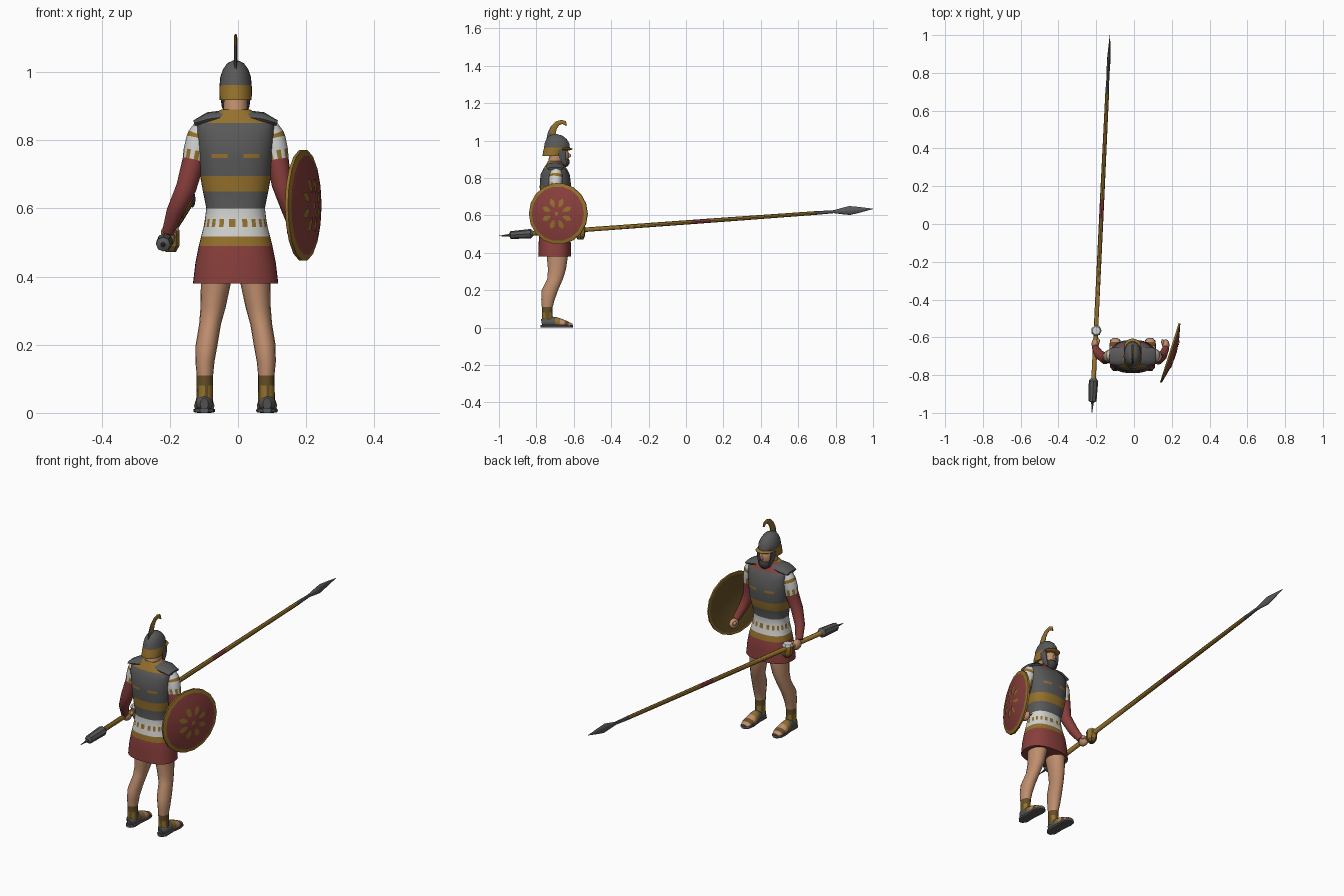
import bpy, bmesh, math
from mathutils import Vector

cube = bpy.data.objects.get("Cube")
if cube:
    bpy.data.objects.remove(cube, do_unlink=True)

COLOURS = {
    "iron": (.10, .10, .10), "red": (.25, .05, .045), "gold": (.30, .165, .025),
    "linen": (.64, .64, .62), "skin": (.52, .27, .155), "beard": (.05, .05, .05),
    "leather": (.13, .08, .02),
}
MATS = {}
for key, rgb in COLOURS.items():
    m = bpy.data.materials.new(key)
    m.use_nodes = True
    m.diffuse_color = (*rgb, 1)
    bsdf = m.node_tree.nodes["Principled BSDF"]
    bsdf.inputs["Base Color"].default_value = (*rgb, 1)
    bsdf.inputs["Roughness"].default_value = .8
    MATS[key] = m
KEYS = list(MATS)
CX = -.007          # body centre line
parts = []


def finish(name, bm, recalc=True):
    bmesh.ops.remove_doubles(bm, verts=bm.verts, dist=1e-5)
    if recalc:
        bmesh.ops.recalc_face_normals(bm, faces=bm.faces)
    mesh = bpy.data.meshes.new(name)
    bm.to_mesh(mesh)
    bm.free()
    for key in KEYS:
        mesh.materials.append(MATS[key])
    ob = bpy.data.objects.new(name, mesh)
    bpy.context.collection.objects.link(ob)
    parts.append(ob)
    return ob


def sweep(name, rings, colours, seg=16, flat=False, power=2):
    """Skin rings (x, y, z, half width, half depth); one colour or rule per band."""
    bm = bmesh.new()
    pts = [Vector(r[:3]) for r in rings]
    loops = []
    for i, r in enumerate(rings):
        t = pts[min(i + 1, len(pts) - 1)] - pts[max(i - 1, 0)]
        t = Vector((0, 0, 1)) if flat else t.normalized()
        u = (Vector((1, 0, 0)) - t * t.x).normalized()
        v = t.cross(u)
        loop = []
        for k in range(seg):
            a = math.tau * k / seg
            c, s = math.cos(a), math.sin(a)
            c = math.copysign(abs(c) ** (2 / power), c)
            s = math.copysign(abs(s) ** (2 / power), s)
            loop.append(bm.verts.new(pts[i] + u * c * r[3] + v * s * r[-1]))
        loops.append(loop)

    def paint(face, band, k):
        col = colours if isinstance(colours, str) else colours[band]
        if callable(col):
            col = col(face.calc_center_median(), k)
        face.material_index = KEYS.index(col)

    for i in range(len(loops) - 1):
        for k in range(seg):
            n = (k + 1) % seg
            paint(bm.faces.new((loops[i][k], loops[i][n], loops[i + 1][n], loops[i + 1][k])), i, k)
    for i, band in ((0, 0), (-1, len(loops) - 2)):
        if rings[i][3] > .002:
            paint(bm.faces.new(loops[i]), band, 0)
    return finish(name, bm)


def ball(name, loc, size, colour, seg=16):
    bm = bmesh.new()
    bmesh.ops.create_uvsphere(bm, u_segments=seg, v_segments=seg // 2 + 2, radius=1)
    for v in bm.verts:
        v.co = Vector([l + c * s for l, c, s in zip(loc, v.co, size)])
    for f in bm.faces:
        f.material_index = KEYS.index(colour)
    return finish(name, bm)


def woven(c, k):
    return "gold" if k % 2 else "linen"


def collar(c, k):
    return "red" if c.y > -.69 else "gold"


def clasp(c, k):
    return "gold" if .025 < abs(c.x - CX) < .075 else "iron"


# Tunic, banded cuirass and skirt
torso = [(.38, -.702, .125, .088), (.44, -.702, .118, .087), (.49, -.702, .108, .083),
         (.518, -.704, .101, .077), (.545, -.705, .094, .072), (.568, -.705, .09, .068),
         (.60, -.705, .086, .066), (.65, -.70, .096, .073), (.695, -.697, .104, .081),
         (.747, -.698, .109, .084), (.76, -.698, .11, .084), (.82, -.70, .116, .078),
         (.85, -.70, .115, .062), (.868, -.70, .08, .05), (.89, -.70, .042, .038)]
sweep("tunic_and_cuirass", [(CX, y, z, a, b) for z, y, a, b in torso],
      ["red", "red", "gold", "linen", woven, "linen", "iron", "gold", "iron", clasp,
       "iron", "iron", collar, collar], seg=40, flat=True, power=2.4)

# Head, neck and beard
sweep("neck", [(CX, -.705, .87, .036, .036), (CX, -.69, .94, .034, .036)], "skin", flat=True)
ball("head", (CX, -.677, .92), (.037, .052, .056), "skin")
ball("nose", (CX, -.626, .92), (.007, .011, .012), "skin", 8)
ball("beard", (CX, -.654, .886), (.031, .032, .03), "beard", 12)

# Helmet with brim, cheek guards and curled crest
helmet = [(.918, -.712, .047, .056), (.95, -.70, .048, .062), (.962, -.69, .047, .069),
          (.985, -.69, .045, .066), (1.008, -.692, .037, .054),
          (1.026, -.695, .024, .035), (1.037, -.698, 0, 0)]
sweep("helmet", [(CX, y, z, a, b) for z, y, a, b in helmet],
      ["gold", "gold", "iron", "iron", "iron", "iron"], seg=24, flat=True)
ball("helmet_brim", (CX, -.648, .955), (.045, .042, .009), "gold")
crest = [(-.722, 1.005, .026), (-.718, 1.04, .022), (-.706, 1.07, .018), (-.687, 1.092, .014),
         (-.665, 1.1, .012), (-.648, 1.095, .011), (-.64, 1.08, .004)]
sweep("helmet_crest", [(CX, y, z, .005, w) for y, z, w in crest],
      [lambda c, k: "iron" if c.y < -.725 else "gold"] * 6, seg=10)

# Limbs: same profile per side, with the arms posed separately
arm_paths = {
    "right": [(-.1, -.695, .845, .026), (-.112, -.695, .815, .035), (-.116, -.696, .803, .036),
              (-.125, -.699, .768, .035), (-.13, -.70, .74, .033), (-.152, -.712, .66, .03),
              (-.185, -.69, .59, .025), (-.205, -.655, .53, .018)],
    "left": [(.088, -.695, .845, .026), (.10, -.695, .815, .035), (.104, -.696, .803, .036),
             (.112, -.699, .768, .035), (.117, -.70, .74, .032), (.128, -.715, .67, .029),
             (.15, -.70, .60, .024), (.168, -.66, .54, .018)],
}
for side, s in (("right", -1), ("left", 1)):
    path = arm_paths[side]
    sweep(side + "_arm", path, ["linen", "gold", "linen", woven, "red", "red", "red"])
    wx, wy, wz = path[-1][:3]
    ball(side + "_hand", (wx, wy + .02, wz - .018), (.02, .03, .026), "skin", 12)
    ball(side + "_thumb", (wx - s * .016, wy + .035, wz - .008), (.009, .016, .01), "skin", 8)
    sweep(side + "_shoulder_plate",
          [(CX + s * .03, -.70, .868, .02, .045), (CX + s * .08, -.70, .862, .02, .05),
           (CX + s * .122, -.70, .85, .008, .042)], "iron", seg=12)
    sweep(side + "_cheek_guard",
          [(CX + s * .026, -.65, .872, .005, .008), (CX + s * .035, -.658, .90, .006, .018),
           (CX + s * .041, -.668, .95, .006, .026)], "iron", seg=10, flat=True)

    # Leg, from hip down to the laced ankle
    leg = [(.056, -.69, .46, .045, .055), (.058, -.688, .38, .044, .056),
           (.066, -.69, .31, .037, .048), (.075, -.70, .26, .032, .042),
           (.085, -.728, .2, .032, .044), (.09, -.738, .15, .028, .036),
           (.09, -.742, .11, .024, .029), (.09, -.742, .08, .024, .028),
           (.091, -.74, .03, .025, .03)]
    sweep(side + "_leg", [(CX + s * x, y, z, a, b) for x, y, z, a, b in leg],
          ["skin"] * 6 + ["leather", lambda c, k: "gold" if k % 3 else "leather"], flat=True)

    # Sandal
    fx = CX + s * .092
    foot = [(-.772, .026, .012, .018), (-.757, .029, .025, .027), (-.70, .03, .025, .028),
            (-.675, .026, .028, .024), (-.65, .021, .03, .019), (-.628, .016, .028, .014),
            (-.608, .012, .018, .009)]
    sweep(side + "_foot", [(fx, *p) for p in foot],
          ["iron", "iron", "gold", "skin", "leather", "skin"])
    sole = [(-.777, .012), (-.76, .027), (-.70, .026), (-.645, .032), (-.615, .027), (-.603, .012)]
    sweep(side + "_sole", [(fx, y, .007, w, .007) for y, w in sole], "iron", power=4)

# Spear with flanged butt and leaf-shaped point
spear = [(-1, .001, .001), (-.945, .007, .007), (-.938, .021, .021), (-.83, .025, .025),
         (-.815, .012, .012), (.03, .0115, .0115), (.13, .0115, .0115), (.69, .01, .01),
         (.79, .007, .008), (.83, .009, .016), (.875, .009, .024), (.93, .006, .015),
         (1, .001, .001)]
sweep("spear", [(-.2225 + .0475 * (y + 1), y, .49 + .0725 * (y + 1), a, b) for y, a, b in spear],
      ["iron"] * 4 + ["gold", "red", "gold"] + ["iron"] * 5, seg=8)

# Small cup-shaped grip in front of the hand
sweep("grip_cup", [(-.198, -.565, .472, .016), (-.198, -.565, .49, .026),
                   (-.2, -.565, .535, .029), (-.2, -.565, .545, .022), (-.2, -.565, .547, 0)],
      ["leather", "gold", "linen", "linen"], seg=7, flat=True)

# Round shield, domed outwards
centre = Vector((.19, -.682, .609))
out = Vector((.95, -.3, 0)).normalized()
across = Vector((.3, .95, 0)).normalized()
up = Vector((0, 0, 1))
profile = [(.02, 0), (.015, .07), (-.003, .153), (-.003, .164), (.006, .164), (.011, .146),
           (.028, .07), (.034, 0)]
bm_colours = ["leather", "leather", "gold", "gold", "gold", "red", "red"]
bm = bmesh.new()
SEG = 18
loops = [[bm.verts.new(centre + out * h + (across * math.cos(a) + up * math.sin(a)) * r)
          for a in (math.tau * k / SEG for k in range(SEG))] for h, r in profile]
for i, col in enumerate(bm_colours):
    for k in range(SEG):
        n = (k + 1) % SEG
        f = bm.faces.new((loops[i][k], loops[i][n], loops[i + 1][n], loops[i + 1][k]))
        f.material_index = KEYS.index(col)
finish("shield", bm)

# Painted flower on the shield
bm = bmesh.new()


def on_shield(r, a, side):
    h = .037 - .0864 * r if r < .07 else .031 - .2237 * (r - .07)
    d = across * math.cos(a) + up * math.sin(a)
    w = up * math.cos(a) - across * math.sin(a)
    return bm.verts.new(centre + out * h + d * r + w * side)


for k in range(8):
    a = math.tau * (k + .5) / 8
    bm.faces.new([on_shield(r, a, w) for r, w in
                  ((.034, 0), (.052, -.011), (.07, -.014), (.088, 0), (.07, .014), (.052, .011))])
bm.faces.new([on_shield(.013, math.tau * (k + .5) / 4, 0) for k in range(4)])
for f in bm.faces:
    f.material_index = KEYS.index("gold")
finish("shield_flower", bm, recalc=False)

# Smooth shading with crisp edges
for ob in bpy.context.selected_objects:
    ob.select_set(False)
for ob in parts:
    ob.select_set(True)
bpy.context.view_layer.objects.active = parts[0]
bpy.ops.object.shade_smooth_by_angle(angle=math.radians(40))
